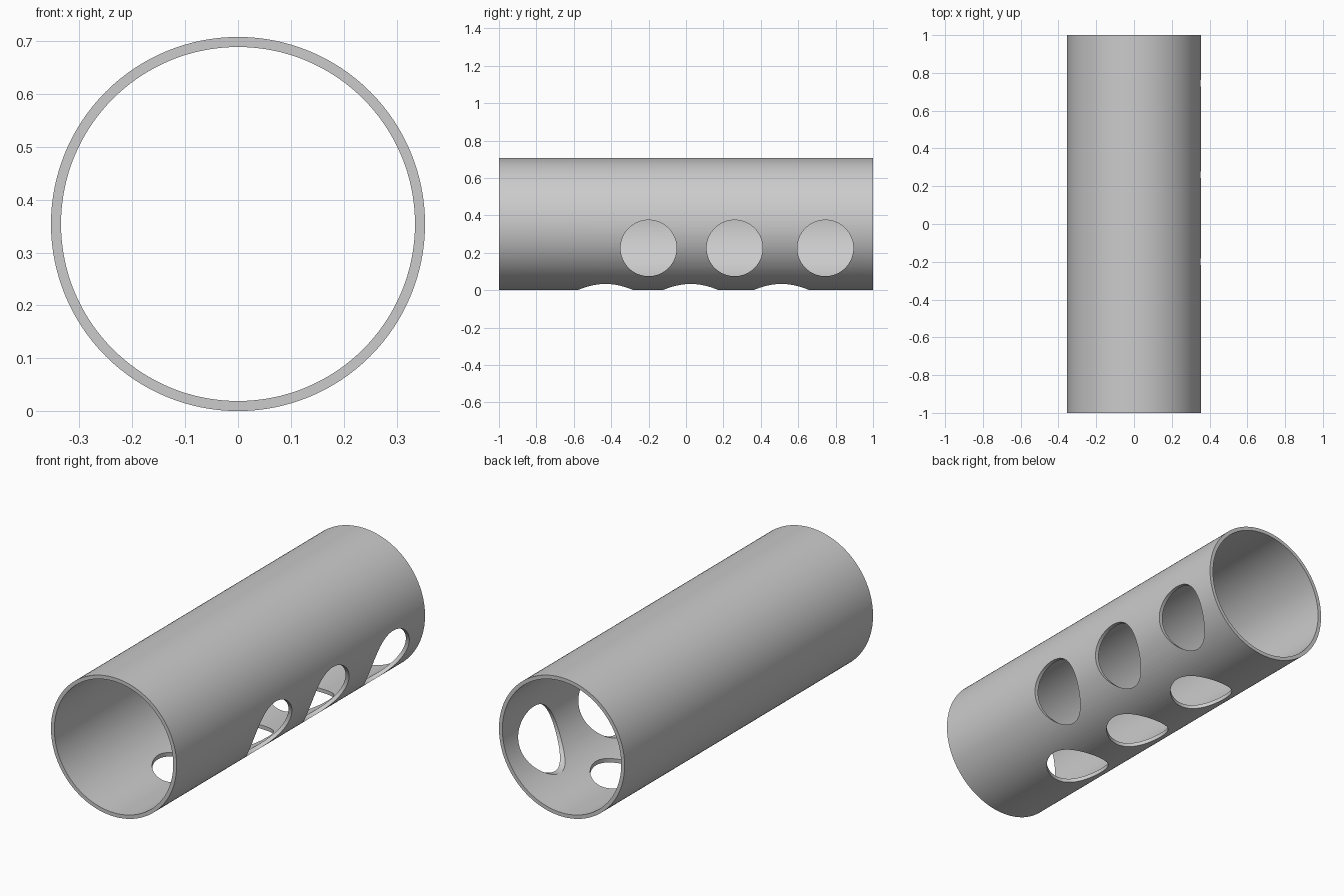
import bpy, math

cube = bpy.data.objects.get("Cube")
if cube:
    bpy.data.objects.remove(cube, do_unlink=True)

OUTER, INNER, HOLE = 0.354, 0.335, 0.15

# Single grey material
grey = bpy.data.materials.new("plain_grey")
grey.use_nodes = True
color = (0.6, 0.6, 0.6, 1)
grey.diffuse_color = color
grey.node_tree.nodes["Principled BSDF"].inputs["Base Color"].default_value = color


def cylinder(name, radius, length, location, rotation, sides):
    bpy.ops.mesh.primitive_cylinder_add(vertices=sides, radius=radius, depth=length,
                                        location=location, rotation=rotation)
    obj = bpy.context.object
    obj.name = name
    obj.data.materials.append(grey)
    return obj


def cut(target, cutter):
    mod = target.modifiers.new("cut", "BOOLEAN")
    mod.operation = "DIFFERENCE"
    mod.solver = "EXACT"
    mod.object = cutter
    bpy.context.view_layer.objects.active = target
    bpy.ops.object.modifier_apply(modifier=mod.name)
    bpy.data.objects.remove(cutter, do_unlink=True)


# Hollow tube lying along y
lying = (math.pi / 2, 0, 0)
tube = cylinder("tube", OUTER, 2, (0, 0, OUTER), lying, 128)
cut(tube, cylinder("bore", INNER, 3, (0, 0, OUTER), lying, 128))

# Round holes through the +x wall
for y in (-0.2, 0.26, 0.745):
    cut(tube, cylinder("side_hole", HOLE, 0.5, (0.35, y, 0.225), (0, math.pi / 2, 0), 64))

# Round holes through the underside
for y in (-0.43, 0.025, 0.51):
    cut(tube, cylinder("bottom_hole", HOLE, 0.3, (0, y, 0), (0, 0, 0), 64))

# Smooth walls with crisp rims
bpy.ops.object.select_all(action="DESELECT")
tube.select_set(True)
bpy.context.view_layer.objects.active = tube
bpy.ops.object.shade_smooth_by_angle(angle=math.radians(25))
